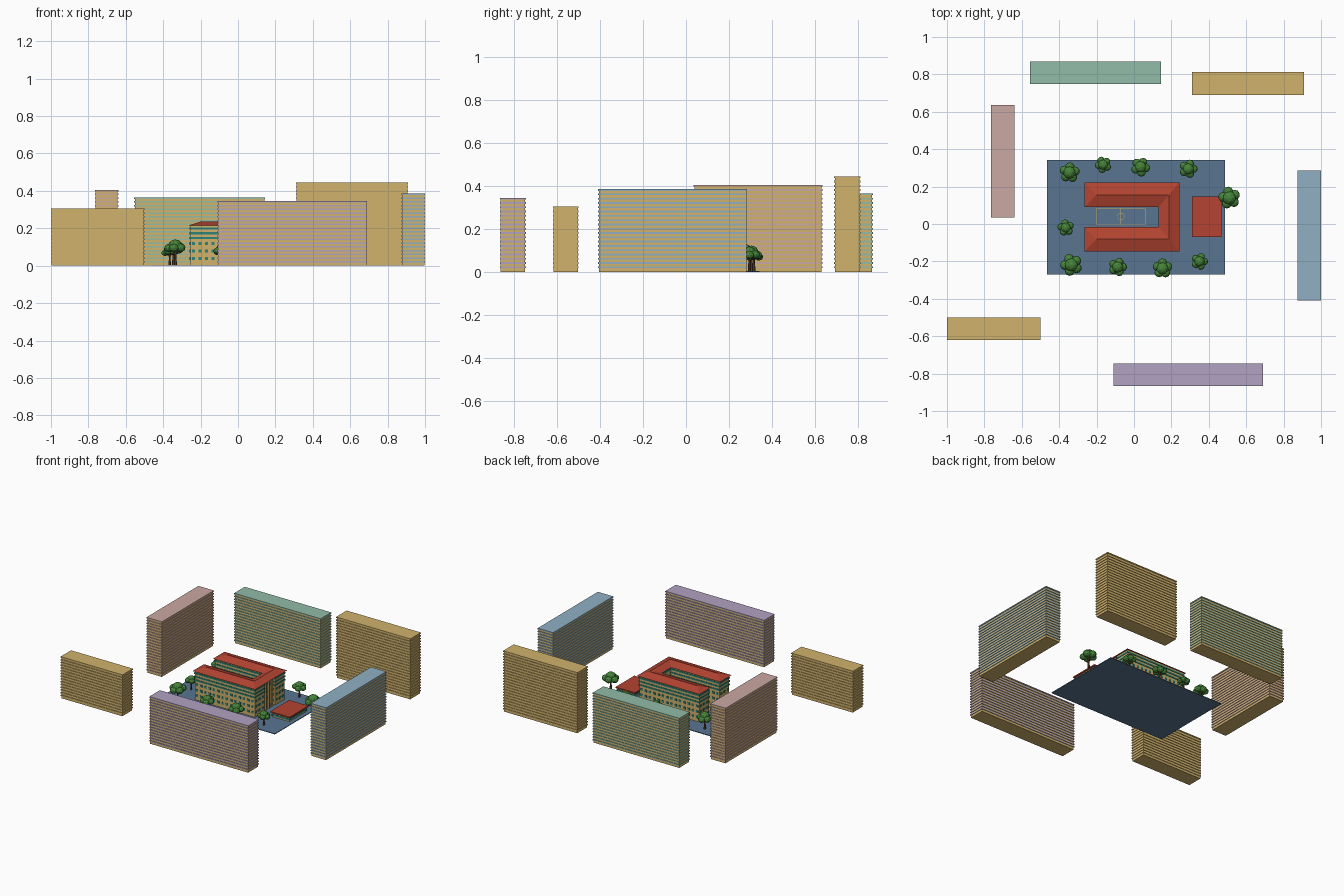
import bpy, bmesh, math, random
from mathutils import Matrix, Vector

random.seed(4)
if "Cube" in bpy.data.objects:
    bpy.data.objects.remove(bpy.data.objects["Cube"])


def material(name, rgb):
    col = [((c / 255 + 0.055) / 1.055) ** 2.4 for c in rgb] + [1]
    m = bpy.data.materials.new(name)
    m.use_nodes = True
    m.diffuse_color = col
    m.node_tree.nodes["Principled BSDF"].inputs["Base Color"].default_value = col
    return m


SAND = material("sand", (208, 178, 108))
PURPLE = material("lilac", (178, 162, 194))
BLUE = material("pale blue", (144, 176, 196))
MINT = material("mint", (146, 188, 168))
PINK = material("dusty pink", (202, 168, 162))
RED = material("roof red", (180, 68, 50))
SLATE = material("slate paving", (88, 117, 145))
LEAF = material("leaf green", (70, 132, 58))
BARK = material("bark brown", (98, 70, 48))
TEAL = material("teal glass", (44, 132, 122))


def finish(name, bm, mats):
    bmesh.ops.recalc_face_normals(bm, faces=bm.faces)
    me = bpy.data.meshes.new(name)
    bm.to_mesh(me)
    bm.free()
    for m in mats:
        me.materials.append(m)
    ob = bpy.data.objects.new(name, me)
    bpy.context.collection.objects.link(ob)
    return ob


def box(bm, x0, x1, y0, y1, z0, z1, mat=0):
    mtx = Matrix.Translation(((x0 + x1) / 2, (y0 + y1) / 2, (z0 + z1) / 2))
    mtx = mtx @ Matrix.Diagonal((x1 - x0, y1 - y0, z1 - z0, 1))
    verts = bmesh.ops.create_cube(bm, size=1, matrix=mtx)["verts"]
    for f in {f for v in verts for f in v.link_faces}:
        f.material_index = mat


# Apartment blocks: recessed walls with a projecting coloured slab per floor
FLOOR, SLAB, LIP = 0.02, 0.008, 0.004


def apartment(name, x0, x1, y0, y1, floors, mat):
    bm = bmesh.new()
    box(bm, x0 + LIP, x1 - LIP, y0 + LIP, y1 - LIP, 0, floors * FLOOR)
    for i in range(1, floors + 1):
        z = i * FLOOR + 0.005
        box(bm, x0, x1, y0, y1, z - SLAB, z, 1)
    finish(name, bm, [SAND, mat])


apartment("apartment_front_right", -1, -0.5, -0.62, -0.5, 15, SAND)
apartment("apartment_front", -0.11, 0.69, -0.867, -0.745, 17, PURPLE)
apartment("apartment_left", 0.875, 1, -0.41, 0.285, 19, BLUE)
apartment("apartment_back_left", 0.31, 0.91, 0.69, 0.812, 22, SAND)
apartment("apartment_back", -0.555, 0.145, 0.748, 0.87, 18, MINT)
apartment("apartment_right", -0.765, -0.64, 0.035, 0.635, 20, PINK)

# Paved yard
bm = bmesh.new()
box(bm, -0.465, 0.487, -0.27, 0.342, 0, 0.005)
finish("paved_yard", bm, [SLATE])

# Main building: two wings with window rows and teal bands
WALL_TOP = 0.215


def wing(name, x0, x1, y0, y1):
    bm = bmesh.new()
    box(bm, x0, x1, y0, y1, 0.005, WALL_TOP)
    e = 0.003
    for z in (0.143, 0.168, 0.193):
        box(bm, x0 - e, x1 + e, y0 - e, y1 + e, z, z + 0.011, 1)
    for z in (0.03, 0.07, 0.11):
        count = 14
        for i in range(count):
            x = x0 + (i + 0.5) * (x1 - x0) / count
            box(bm, x - 0.009, x + 0.009, y0 - e, y1 + e, z, z + 0.016, 1)
        for i in range(3):
            y = y0 + (i + 0.5) * (y1 - y0) / 3
            box(bm, x0 - e, x1 + e, y - 0.01, y + 0.01, z, z + 0.016, 1)
    finish(name, bm, [SAND, TEAL])


wing("front_wing", -0.255, 0.23, -0.135, -0.025)
wing("back_wing", -0.255, 0.23, 0.1, 0.21)

# Link between the wings, set back behind tall columns
bm = bmesh.new()
box(bm, 0.14, 0.18, -0.025, 0.1, 0.005, WALL_TOP)
for z in (0.04, 0.09, 0.143, 0.193):
    box(bm, 0.137, 0.183, -0.025, 0.1, z, z + 0.016, 1)
finish("entrance_link", bm, [SAND, TEAL])
bm = bmesh.new()
for y in (0.005, 0.0375, 0.07):
    box(bm, 0.216, 0.228, y - 0.006, y + 0.006, 0.005, WALL_TOP)
finish("entrance_columns", bm, [SAND])

# Hipped U-shaped roof
outline = [(-0.265, -0.147), (0.242, -0.147), (0.242, 0.222), (-0.265, 0.222),
           (-0.265, 0.09), (0.132, 0.09), (0.132, -0.015), (-0.265, -0.015)]
ridge = [(-0.2, -0.081), (0.187, -0.081), (0.187, 0.156), (-0.2, 0.156)]
bm = bmesh.new()
o = [bm.verts.new((x, y, WALL_TOP)) for x, y in outline]
r = [bm.verts.new((x, y, 0.236)) for x, y in ridge]
for i in range(3):
    bm.faces.new((o[i], o[i + 1], r[i + 1], r[i]))
    bm.faces.new((o[6 - i], r[i], r[i + 1], o[5 - i])) if i < 2 else None
bm.faces.new((o[4], o[5], r[2], r[3]))
bm.faces.new((o[3], o[4], r[3]))
bm.faces.new((o[7], o[0], r[0]))
for f in [f for f in bm.faces if o[6] in f.verts or o[5] in f.verts]:
    bm.faces.remove(f)
for i in range(3):
    bm.faces.new((o[7 - i], r[i], r[i + 1], o[6 - i]))
bm.faces.new(o)
finish("main_roof", bm, [RED])

# Low hall beside the entrance
bm = bmesh.new()
box(bm, 0.32, 0.457, -0.06, 0.135, 0.005, 0.036)
box(bm, 0.317, 0.46, -0.063, 0.138, 0.014, 0.026, 1)
finish("hall_walls", bm, [SAND, TEAL])
bm = bmesh.new()
box(bm, 0.31, 0.467, -0.07, 0.147, 0.036, 0.045)
finish("hall_roof", bm, [RED])

# Court markings in the courtyard
bm = bmesh.new()
w = 0.0015
for y in (-0.005, 0.084):
    box(bm, -0.2, 0.06, y - w, y + w, 0.005, 0.006)
for x in (-0.2, -0.07, 0.06):
    box(bm, x - w, x + w, -0.005, 0.084, 0.005, 0.006)
for i in range(16):
    spin = Matrix.Translation((-0.07, 0.04, 0.0055)) @ Matrix.Rotation(i * math.pi / 8, 4, "Z")
    bmesh.ops.create_cube(bm, size=1, matrix=spin @ Matrix.Translation((0.018, 0, 0))
                          @ Matrix.Diagonal((0.002, 0.007, 0.001, 1)))
finish("court_markings", bm, [SAND])


# Trees: tapered trunk, forked branch and a clustered crown
def tree(index, x, y, r):
    base = Vector((x, y, 0.005))
    bm = bmesh.new()
    bmesh.ops.create_cone(bm, cap_ends=True, segments=7, radius1=r * 0.14, radius2=r * 0.08,
                          depth=r * 1.5, matrix=Matrix.Translation(base + Vector((0, 0, r * 0.75))))
    for side in (-1, 1):
        tilt = Matrix.Rotation(side * 0.5, 4, "Y")
        bmesh.ops.create_cone(bm, cap_ends=True, segments=5, radius1=r * 0.07, radius2=r * 0.04,
                              depth=r * 0.7, matrix=Matrix.Translation(
                                  base + Vector((side * r * 0.17, 0, r * 1.2))) @ tilt)
    finish(f"tree_trunk_{index}", bm, [BARK])
    bm = bmesh.new()
    turn = random.uniform(0, math.tau)
    blobs = [(0, 0, 1.75, 0.6)]
    for k in range(5):
        a = turn + k * math.tau / 5
        blobs.append((0.55 * math.cos(a), 0.55 * math.sin(a), random.uniform(1.4, 1.6), 0.45))
    for bx, by, bz, br in blobs:
        mtx = Matrix.Translation(base + Vector((bx, by, bz)) * r)
        bmesh.ops.create_icosphere(bm, subdivisions=2, radius=br * r,
                                   matrix=mtx @ Matrix.Diagonal((1, 1, 0.85, 1)))
    finish(f"tree_crown_{index}", bm, [LEAF])


trees = [(-0.345, 0.275, 0.055), (-0.165, 0.317, 0.045), (0.035, 0.305, 0.052),
         (0.29, 0.295, 0.05), (0.51, 0.14, 0.06), (-0.365, -0.02, 0.045),
         (-0.335, -0.218, 0.06), (-0.087, -0.23, 0.05), (0.152, -0.237, 0.054),
         (0.35, -0.2, 0.046)]
for i, t in enumerate(trees):
    tree(i + 1, *t)
